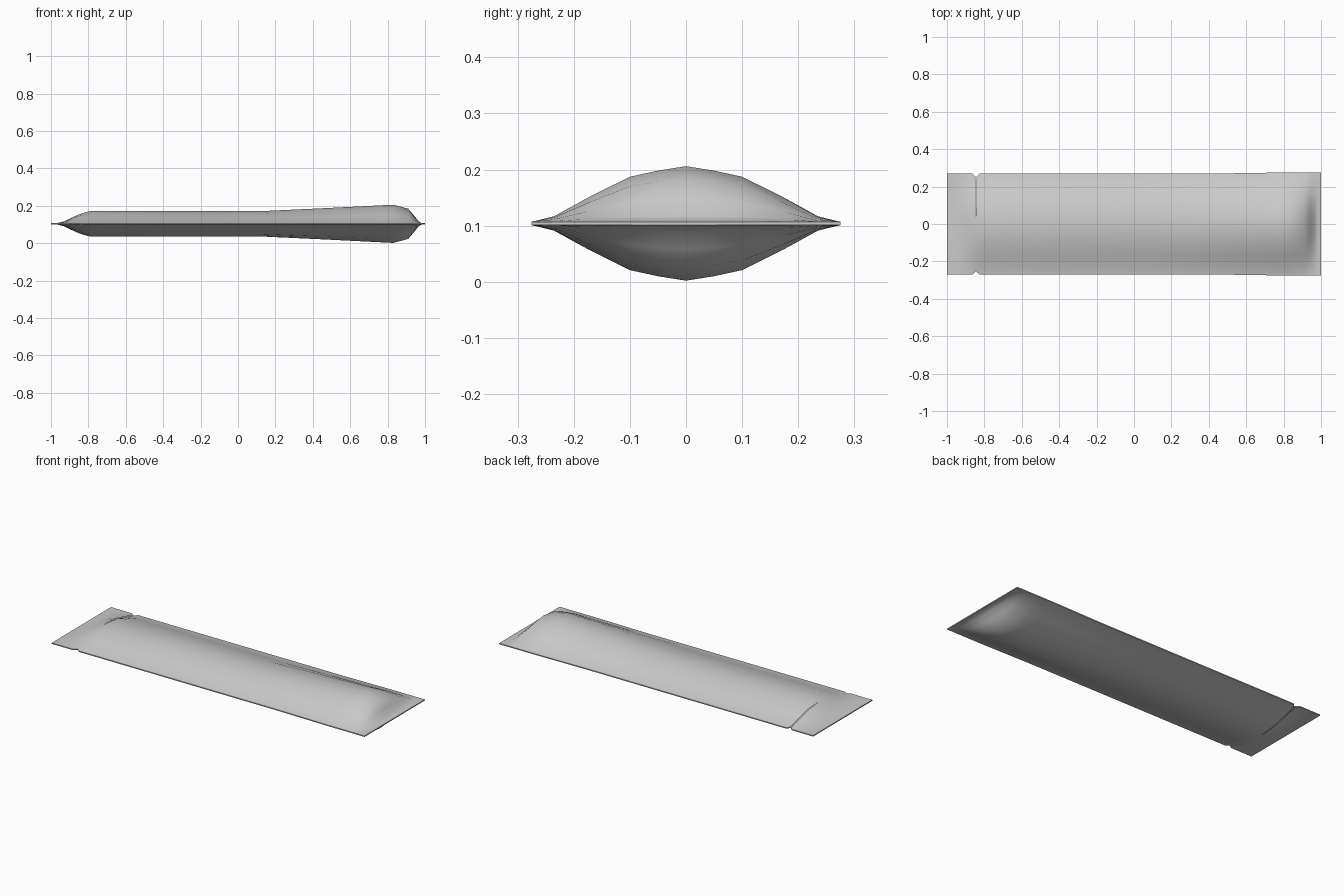
import bpy, bmesh, math

if "Cube" in bpy.data.objects:
    bpy.data.objects.remove(bpy.data.objects["Cube"])

MID = 0.104     # height of the flat seam
TEAR = -0.845   # x position of the tear line
RIM = 0.003     # half thickness of the sealed edge

# Bulge along the length: x, half thickness on the centre line
bulge = [(-1.0, 0.003), (-0.965, 0.004), (-0.93, 0.013), (-0.9, 0.028), (-0.865, 0.044),
         (TEAR, 0.052), (TEAR, 0.052), (-0.825, 0.059), (-0.79, 0.068), (-0.4, 0.068),
         (0.13, 0.068), (0.45, 0.083), (0.77, 0.099), (0.83, 0.102), (0.91, 0.081),
         (0.94, 0.046), (0.965, 0.014), (0.98, 0.005), (1.0, 0.003)]
# Cross-section: y, share of the full bulge
half = [(0.05, 0.92), (0.1, 0.81), (0.17, 0.46), (0.235, 0.10), (0.272, 0.0)]
section = [(-y, f) for y, f in reversed(half)] + [(0.0, 1.0)] + half
SLIT = (5, 6)   # stations on either side of the tear


def ring(bm, i, x, h):
    top, low = [], []
    for y, f in section:
        edge = abs(y) > 0.25
        px, py = x, y
        if edge:
            width = 0.275 if x >= 0.77 else 0.270
            if i in SLIT:
                width -= 0.016      # V notch at the tear line
            py = math.copysign(width, y)
        if i in SLIT and y > -0.04:  # slit widens towards +y
            w = 0.0035 * (y + 0.05) / 0.3
            px += -w if i == SLIT[0] else w
        t = RIM + (h - RIM) * f
        top.append(bm.verts.new((px, py, MID + t)))
        low.append(bm.verts.new((px, py, MID - t)))
    return top + low[::-1]


# Sealed pouch with a torn strip at one end
bm = bmesh.new()
rings = [ring(bm, i, x, h) for i, (x, h) in enumerate(bulge)]
n = len(rings[0])
for i in range(len(rings) - 1):
    for j in range(n):
        k = (j + 1) % n
        quad = [rings[i][j], rings[i][k], rings[i + 1][k], rings[i + 1][j]]
        if i == SLIT[0]:
            continue                # open along the tear
        bm.faces.new(quad)
bm.faces.new(rings[0])
bm.faces.new(rings[-1])
bmesh.ops.remove_doubles(bm, verts=bm.verts[:], dist=1e-5)
bmesh.ops.recalc_face_normals(bm, faces=bm.faces[:])

mesh = bpy.data.meshes.new("sachet")
bm.to_mesh(mesh)
bm.free()
sachet = bpy.data.objects.new("sachet", mesh)
bpy.context.collection.objects.link(sachet)
bpy.context.view_layer.objects.active = sachet
sachet.select_set(True)
bpy.ops.object.shade_smooth_by_angle(angle=math.radians(40))
